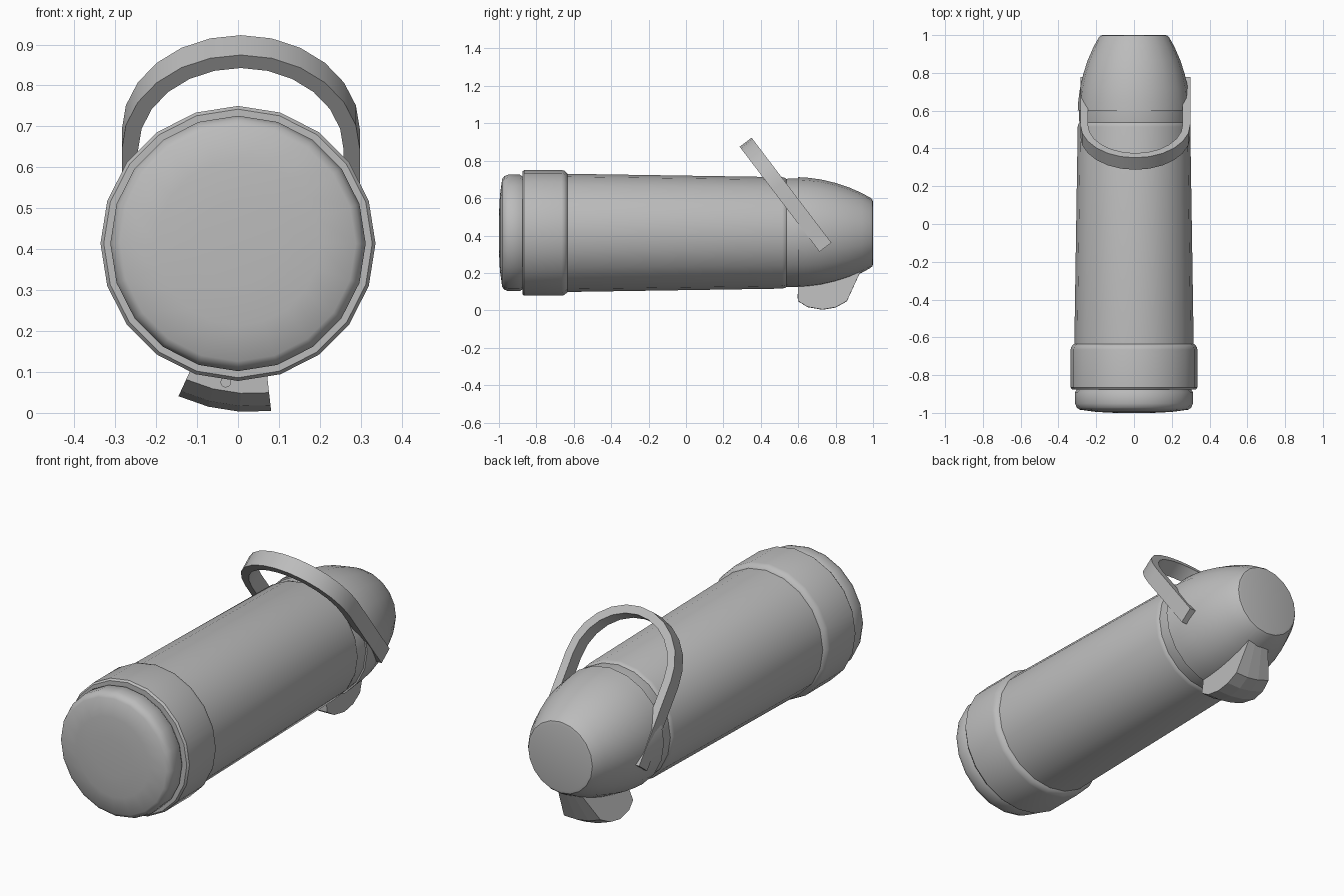
import bpy, bmesh, math
from math import sin, cos, radians
from mathutils import Vector

cube = bpy.data.objects.get("Cube")
if cube:
    bpy.data.objects.remove(cube, do_unlink=True)

grey = bpy.data.materials.new("plain grey")
grey.use_nodes = True
grey.diffuse_color = (0.5, 0.5, 0.5, 1)
grey.node_tree.nodes["Principled BSDF"].inputs["Base Color"].default_value = (0.5, 0.5, 0.5, 1)

AXIS_Z = 0.414   # height of the flask's long axis
SIDES = 20


def finish(name, bm, smooth=None):
    bmesh.ops.recalc_face_normals(bm, faces=bm.faces)
    mesh = bpy.data.meshes.new(name)
    bm.to_mesh(mesh)
    bm.free()
    mesh.materials.append(grey)
    obj = bpy.data.objects.new(name, mesh)
    bpy.context.collection.objects.link(obj)
    if smooth:
        bpy.ops.object.select_all(action="DESELECT")
        obj.select_set(True)
        bpy.context.view_layer.objects.active = obj
        bpy.ops.object.shade_smooth_by_angle(angle=radians(smooth))
    return obj


def skin(bm, rings, closed=False):
    """Bridge matching rings of points, capping both ends unless closed."""
    loops = [[bm.verts.new(p) for p in ring] for ring in rings]
    pairs = list(zip(loops, loops[1:]))
    if closed:
        pairs.append((loops[-1], loops[0]))
    else:
        bm.faces.new(loops[0])
        bm.faces.new(loops[-1])
    for a, b in pairs:
        for i in range(len(a)):
            j = (i + 1) % len(a)
            bm.faces.new((a[i], a[j], b[j], b[i]))


def lathe(name, profile):
    """Turn (y, radius) points round the long axis."""
    turns = [2 * math.pi * i / SIDES for i in range(SIDES)]
    rings = [[(r * sin(t), y, AXIS_Z + r * cos(t)) for t in turns] for y, r in profile]
    bm = bmesh.new()
    skin(bm, rings)
    return finish(name, bm, 35)


# Flask: base cap, wide band, tapered body, neck and domed lid
lathe("base_cap", [(-1, 0.1), (-0.995, 0.2), (-0.983, 0.288), (-0.972, 0.303),
                   (-0.95, 0.312), (-0.89, 0.312), (-0.875, 0.302), (-0.86, 0.302)])
lathe("base_band", [(-0.875, 0.3), (-0.875, 0.328), (-0.865, 0.336), (-0.665, 0.336),
                    (-0.65, 0.332), (-0.635, 0.318), (-0.63, 0.3)])
lathe("body", [(-0.64, 0.316), (0.515, 0.298), (0.53, 0.294), (0.54, 0.285)])
lathe("neck", [(0.52, 0.286), (0.545, 0.29), (0.61, 0.29)])
lathe("lid", [(0.6, 0.28), (0.6, 0.298), (0.65, 0.295), (0.72, 0.286), (0.8, 0.267),
              (0.87, 0.244), (0.94, 0.213), (0.985, 0.188), (0.997, 0.178), (1, 0.165)])

# Carrying handle: two straight legs joined by a half circle, tilted forward
along = Vector((0, -0.605, 0.796))
across = Vector((0, 0.796, 0.605))
centre = Vector((0.007, 0.495, 0.667))
outer, inner, half_width, leg = 0.291, 0.251, 0.04, 0.414


def handle_ring(side, up, drop):
    ring = []
    for radius, w in ((outer, -1), (outer, 1), (inner, 1), (inner, -1)):
        ring.append(centre + Vector((side * radius, 0, 0))
                    + along * (up * radius - drop) + across * (w * half_width))
    return ring


rings = [handle_ring(1, 0, leg)]
rings += [handle_ring(cos(math.pi * i / 12), sin(math.pi * i / 12), 0) for i in range(13)]
rings.append(handle_ring(-1, 0, leg))
bm = bmesh.new()
skin(bm, rings)
finish("handle", bm, 20)

# Spout: a rounded side outline swept through a short arc under the lid
outline = [(0.6, 0.22), (0.6, 0.047), (0.65, 0.016), (0.73, 0.002),
           (0.8, 0.014), (0.86, 0.047), (0.93, 0.2), (0.94, 0.26)]
pivot_x, pivot_z = 0.033, 0.432
rings = []
for i in range(4):
    a = radians(-24.5 + 10.3 * i)
    rings.append([(pivot_x + (pivot_z - z) * sin(a), y, pivot_z - (pivot_z - z) * cos(a))
                  for y, z in outline])
bm = bmesh.new()
skin(bm, rings)
finish("spout", bm)

# Small round stud on the front of the spout
bm = bmesh.new()
rings = [[(-0.03 + 0.013 * cos(radians(30 * i)), y, 0.075 + 0.013 * sin(radians(30 * i)))
          for i in range(12)] for y in (0.596, 0.604)]
skin(bm, rings)
finish("spout_stud", bm)
